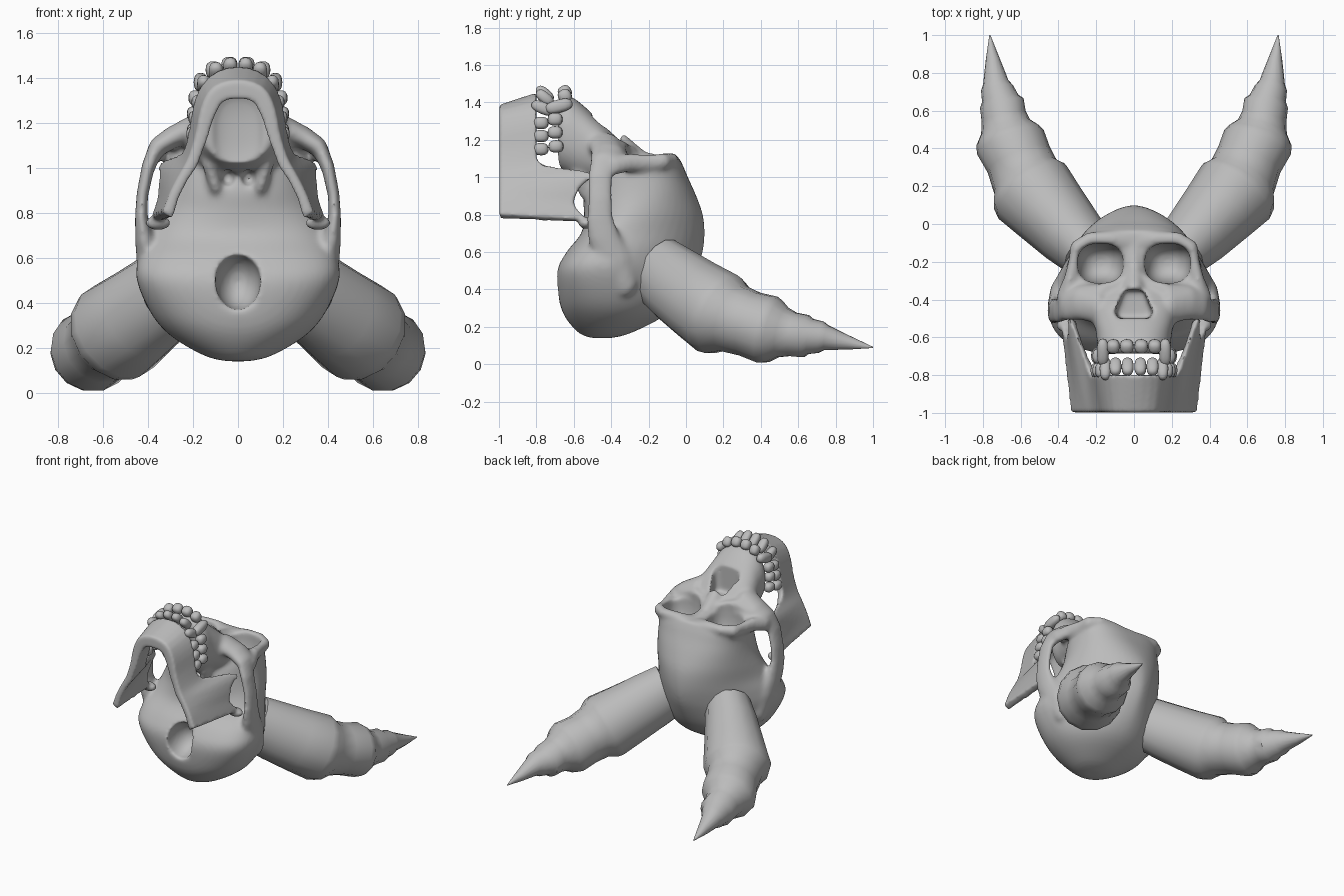
import bpy, bmesh, math
from mathutils import Vector, Matrix

if "Cube" in bpy.data.objects:
    bpy.data.objects.remove(bpy.data.objects["Cube"])

bone = bpy.data.materials.new("bone_grey")
bone.diffuse_color = (0.5, 0.5, 0.5, 1)
bone.use_nodes = True
bone.node_tree.nodes["Principled BSDF"].inputs["Base Color"].default_value = bone.diffuse_color


def loft(bm, rings):
    """Skin a list of equal-length point rings and cap both ends."""
    vs = [[bm.verts.new(p) for p in r] for r in rings]
    n = len(vs[0])
    for a, b in zip(vs, vs[1:]):
        for i in range(n):
            bm.faces.new((a[i], a[(i + 1) % n], b[(i + 1) % n], b[i]))
    bm.faces.new(vs[0][::-1])
    bm.faces.new(vs[-1])


def spow(v, p):
    return math.copysign(abs(v) ** p, v)


def oval(n, e=2.0):
    """Unit superellipse points."""
    ang = [2 * math.pi * i / n for i in range(n)]
    return [(spow(math.cos(a), 2 / e), spow(math.sin(a), 2 / e)) for a in ang]


def resample(rows, k=4):
    """Smooth in-between rows along a station table."""
    out = []
    for i in range(len(rows) - 1):
        quad = rows[max(i - 1, 0)], rows[i], rows[i + 1], rows[min(i + 2, len(rows) - 1)]
        for j in range(k):
            t = j / k
            out.append([b + .5 * t * (c - a + t * (2 * a - 5 * b + 4 * c - d + t * (3 * (b - c) + d - a)))
                        for a, b, c, d in zip(*quad)])
    return out + [list(rows[-1])]


def ball(bm, c, r, seg=16, tilt=0.0, box=1.0):
    """Ellipsoid; box below 1 squares it off."""
    new = bmesh.ops.create_uvsphere(bm, u_segments=seg, v_segments=seg // 2 + 2, radius=1)["verts"]
    m = Matrix.Translation(c) @ Matrix.Rotation(tilt, 4, 'X') @ Matrix.Diagonal((*r, 1))
    for v in new:
        v.co = m @ Vector([spow(q, box) for q in v.co])


def strand(bm, pts, steps=6):
    """Chain of balls along points (x, y, z, rx, ry, rz), on both sides."""
    for a, b in zip(pts, pts[1:]):
        for k in range(steps + 1):
            p = [u + (v - u) * k / steps for u, v in zip(a, b)]
            for s in (1, -1):
                ball(bm, (p[0] * s, p[1], p[2]), p[3:], 12)


def make(name, bm):
    bmesh.ops.recalc_face_normals(bm, faces=bm.faces)
    me = bpy.data.meshes.new(name)
    bm.to_mesh(me)
    bm.free()
    me.materials.append(bone)
    ob = bpy.data.objects.new(name, me)
    bpy.context.collection.objects.link(ob)
    return ob


def remesh(ob, size):
    m = ob.modifiers.new("remesh", 'REMESH')
    m.mode, m.voxel_size = 'VOXEL', size


def soften(ob, n):
    m = ob.modifiers.new("soften", 'SMOOTH')
    m.factor, m.iterations = 0.5, n


def bake(ob):
    dg = bpy.context.evaluated_depsgraph_get()
    me = bpy.data.meshes.new_from_object(ob.evaluated_get(dg))
    ob.modifiers.clear()
    ob.data = me
    me.materials.clear()
    me.materials.append(bone)


def shade(ob, angle):
    bpy.ops.object.select_all(action='DESELECT')
    ob.select_set(True)
    bpy.context.view_layer.objects.active = ob
    bpy.ops.object.shade_smooth_by_angle(angle=math.radians(angle))


# Skull: sections by height (z, y low, y widest, y high, half width, crown and base squareness)
bm = bmesh.new()
cranium = [(0.14, -.50, -.45, -.40, .05, 2, 2), (0.165, -.57, -.43, -.30, .15, 2, 2),
           (0.25, -.645, -.40, -.13, .295, 1.9, 2.2), (0.35, -.68, -.40, -.03, .385, 1.75, 2.5),
           (0.5, -.69, -.42, .055, .45, 1.55, 2.8), (0.6, -.64, -.41, .09, .44, 1.55, 2.7),
           (0.7, -.56, -.37, .10, .395, 1.7, 2.3), (0.8, -.545, -.30, .09, .365, 1.85, 2),
           (0.9, -.55, -.25, .055, .34, 2.1, 2), (1.0, -.52, -.24, .01, .325, 2.5, 2.1),
           (1.06, -.47, -.24, -.015, .325, 2.8, 2.2), (1.11, -.45, -.24, -.04, .32, 3, 2.4)]
rings = []
for z, lo, mid, hi, w, e, f in resample(cranium):
    rings.append([(w * a[0], mid + (hi - mid) * a[1], z) if a[1] > 0 else
                  (w * b[0], mid + (mid - lo) * b[1], z) for a, b in zip(oval(48, e), oval(48, f))])
loft(bm, rings)
# Upper jaw sections by depth (y, z low, z high, half width)
muzzle = [(-.26, .95, 1.11, .12), (-.34, .95, 1.19, .19), (-.42, .95, 1.27, .235),
          (-.50, .96, 1.34, .22), (-.58, .98, 1.41, .20), (-.64, 1.01, 1.44, .195),
          (-.685, 1.03, 1.42, .175)]
loft(bm, [[(w * c, y, (lo + hi) / 2 + (hi - lo) / 2 * s) for c, s in oval(32, 2.3)]
          for y, lo, hi, w in resample(muzzle, 2)])
# Cheek arch, cheek bone, outer eye rim, brow and nose bridge
strand(bm, [(.375, -.33, .44, .05, .07, .08), (.40, -.39, .56, .05, .10, .08),
            (.415, -.44, .68, .044, .09, .05), (.43, -.46, .78, .029, .075, .04),
            (.425, -.46, .88, .027, .07, .04), (.40, -.46, 1.0, .03, .07, .04),
            (.362, -.43, 1.09, .035, .085, .045), (.29, -.42, 1.135, .05, .09, .05),
            (.19, -.44, 1.18, .05, .09, .06)])
strand(bm, [(.375, -.39, 1.06, .035, .06, .05), (.342, -.30, 1.08, .03, .05, .05),
            (.32, -.20, 1.08, .028, .04, .045), (.305, -.125, 1.085, .035, .04, .045),
            (.23, -.08, 1.095, .04, .04, .035), (.12, -.08, 1.095, .04, .045, .035),
            (0, -.10, 1.08, .04, .06, .03), (0, -.24, 1.10, .045, .05, .04),
            (0, -.335, 1.19, .05, .03, .04)])
strand(bm, [(.06, -.30, 1.13, .035, .04, .04), (.17, -.35, 1.16, .04, .035, .04),
            (.28, -.36, 1.12, .05, .04, .04)])
# Throat wings beside the palate
strand(bm, [(.10, -.53, .92, .03, .05, .04), (.13, -.55, 1.02, .03, .06, .04)])
skull = make("skull", bm)

# Openings: eye sockets, nose, spine opening, palate, throat
bm = bmesh.new()
for s in (1, -1):
    ball(bm, (.178 * s, -.208, 1.12), (.122, .106, .21), 32, 0, .8)
    ball(bm, (.045 * s, -.56, .955), (.035, .08, .04), 24)
nose = [(-.09, -.50), (.09, -.50), (.108, -.465), (.055, -.35), (-.055, -.35), (-.108, -.465)]
loft(bm, [[(x * k, y, z) for x, y in nose] for z, k in ((1.14, .85), (1.55, 1.2))])
ball(bm, (0, -.67, .495), (.10, .16, .125), 32)
ball(bm, (0, -.72, 1.16), (.125, .07, .19), 32, 0, .75)
cutter = make("openings_cutter", bm)
remesh(cutter, .012)
bake(cutter)
cutter.hide_render = True

remesh(skull, .013)
cut = skull.modifiers.new("openings", 'BOOLEAN')
cut.operation, cut.object, cut.solver = 'DIFFERENCE', cutter, 'EXACT'
remesh(skull, .0125)
soften(skull, 7)
bake(skull)
bpy.data.objects.remove(cutter)
shade(skull, 50)

# Lower jaw: plate stations (x, z at lower edge; x, z, y at upper edge; thickness)
half = [(0, 1.345, 0, 1.41, -.80, .085), (.085, 1.325, .105, 1.375, -.80, .08),
        (.13, 1.25, .16, 1.29, -.80, .07), (.16, 1.14, .19, 1.17, -.80, .055),
        (.19, 1.05, .215, 1.08, -.79, .05), (.21, 1.005, .25, 1.04, -.71, .05),
        (.235, .965, .325, 1.01, -.505, .045), (.26, .92, .33, .955, -.56, .045),
        (.285, .87, .335, .87, -.60, .045), (.305, .81, .35, .81, -.57, .05),
        (.315, .79, .365, .765, -.52, .05)]
path = resample([(-a, b, -c, d, e, t) for a, b, c, d, e, t in half[:0:-1]] + half, 3)
rings = []
for i, (xb, zb, xt, zt, yt, t) in enumerate(path):
    p, q = path[max(i - 1, 0)], path[min(i + 1, len(path) - 1)]
    n0 = Vector((p[1] - q[1], 0, q[0] - p[0])).normalized() * t / 2
    n1 = Vector((p[3] - q[3], 0, q[2] - p[2])).normalized() * t / 2
    lo, hi = Vector((xb, -.998, zb)), Vector((xt, yt, zt))
    rings.append([lo - n0, lo + n0, hi + n1, hi - n1])
bm = bmesh.new()
loft(bm, rings)
for s in (1, -1):
    ball(bm, (.355 * s, -.535, .755), (.058, .04, .032))
jaw = make("lower_jaw", bm)
remesh(jaw, .011)
soften(jaw, 6)
bake(jaw)
shade(jaw, 50)

# Teeth: (x, y, z, rx, ry, rz, tilt) mirrored to both sides
upper = [(.038, -.648, 1.455, .036, .036, .036, .5), (.11, -.648, 1.435, .034, .036, .036, .5),
         (.165, -.68, 1.38, .032, .075, .035, .25), (.188, -.70, 1.31, .032, .04, .034, 0),
         (.193, -.70, 1.24, .034, .04, .033, 0), (.193, -.695, 1.165, .034, .04, .033, 0)]
lower = [(.034, -.755, 1.445, .032, .055, .03, -.7), (.098, -.755, 1.425, .032, .055, .03, -.7),
         (.152, -.765, 1.37, .03, .065, .032, -.4), (.175, -.775, 1.29, .032, .04, .033, 0),
         (.188, -.775, 1.22, .032, .04, .033, 0), (.198, -.775, 1.15, .032, .04, .033, 0)]
for name, row in (("upper_teeth", upper), ("lower_teeth", lower)):
    bm = bmesh.new()
    for x, y, z, rx, ry, rz, tilt in row:
        for s in (1, -1):
            ball(bm, (x * s, y, z), (rx, ry, rz), 16, tilt, .8)
    shade(make(name, bm), 60)

# Horns: ringed taper (x, y, z, radius across, radius upright)
horn = [(.24, -.15, .50, .155, .19), (.33, -.06, .43, .18, .205), (.44, .06, .345, .205, .218),
        (.535, .165, .275, .228, .23), (.555, .20, .26, .222, .222), (.575, .25, .245, .188, .188),
        (.61, .34, .215, .178, .178), (.655, .435, .185, .188, .186), (.668, .47, .175, .174, .172),
        (.68, .515, .17, .135, .138), (.69, .57, .16, .12, .12), (.70, .64, .15, .118, .116),
        (.708, .665, .148, .098, .097), (.725, .72, .145, .086, .087), (.732, .75, .142, .068, .068),
        (.748, .87, .115, .038, .038), (.763, 1.0, .09, .003, .003)]
for side, s in (("right", 1), ("left", -1)):
    rings = []
    for i, (x, y, z, ru, rv) in enumerate(horn):
        a, b = Vector(horn[max(i - 3, 0)][:3]), Vector(horn[min(i + 3, len(horn) - 1)][:3])
        d = (b - a).normalized()
        u = d.cross(Vector((0, 0, 1))).normalized()
        v = u.cross(d)
        ring = [Vector((x, y, z)) + u * ru * c + v * rv * w for c, w in oval(14)]
        rings.append([(p.x * s, p.y, max(p.z, 0)) for p in ring])
    bm = bmesh.new()
    loft(bm, rings)
    shade(make(side + "_horn", bm), 45)
